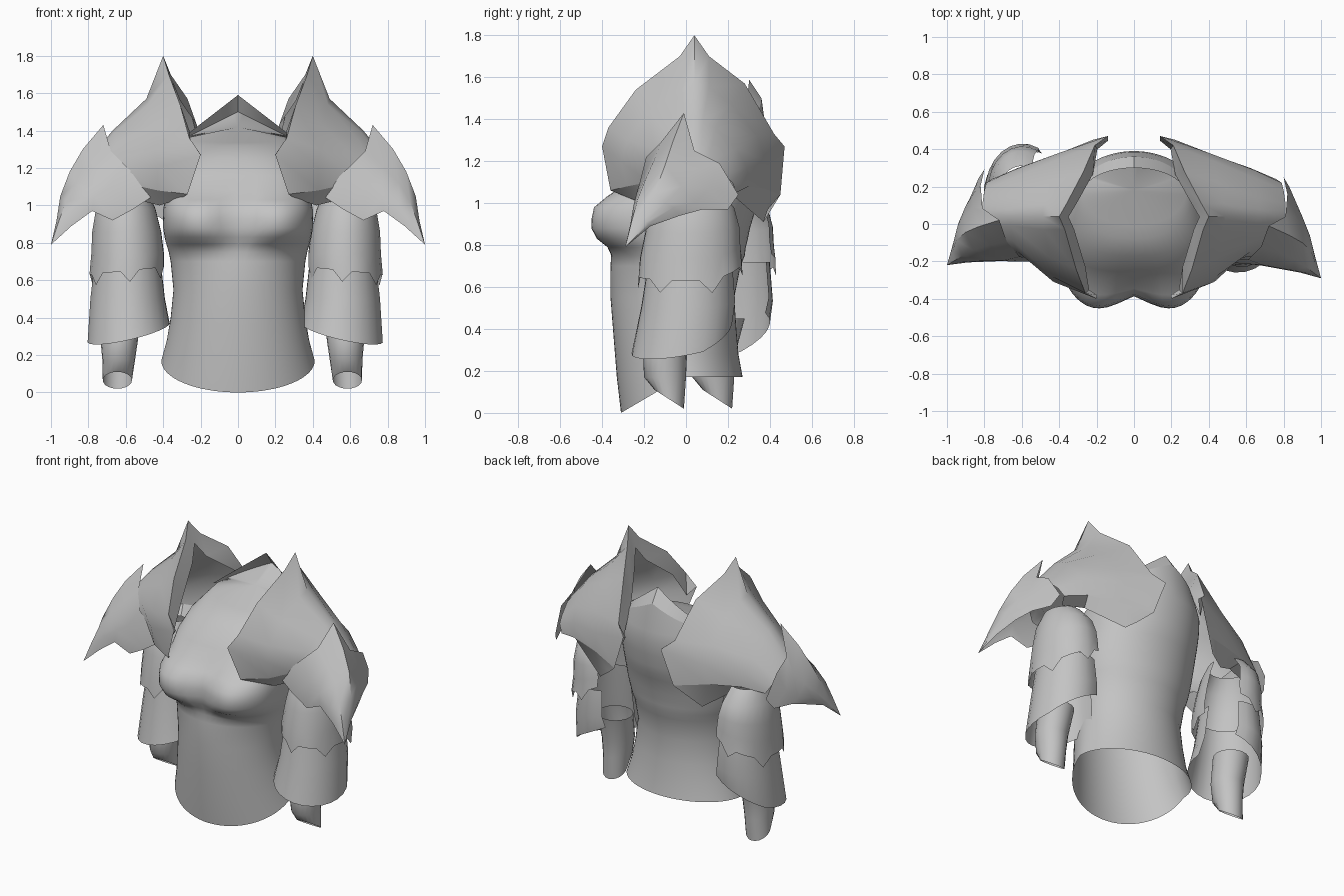
import bpy
import bmesh
from math import sin, cos, radians, exp, tau, copysign

cube = bpy.data.objects.get("Cube")
if cube:
    bpy.data.objects.remove(cube, do_unlink=True)

# One plain grey for the whole armour
grey = bpy.data.materials.new("armour grey")
grey.use_nodes = True
colour = (0.55, 0.55, 0.55, 1)
grey.diffuse_color = colour
grey.node_tree.nodes["Principled BSDF"].inputs["Base Color"].default_value = colour


def finish(name, bm, angle):
    """Turn a bmesh into a shaded object."""
    mesh = bpy.data.meshes.new(name)
    bm.to_mesh(mesh)
    bm.free()
    mesh.materials.append(grey)
    obj = bpy.data.objects.new(name, mesh)
    bpy.context.collection.objects.link(obj)
    bpy.ops.object.select_all(action='DESELECT')
    obj.select_set(True)
    bpy.context.view_layer.objects.active = obj
    bpy.ops.object.shade_smooth_by_angle(angle=radians(angle))


def skin(name, rows, closed=False, flip=False, angle=40):
    """Stretch a single sheet over rows of points."""
    bm = bmesh.new()
    grid = [[bm.verts.new(p) for p in row] for row in rows]
    count = len(rows[0])
    for low, high in zip(grid, grid[1:]):
        for j in range(count if closed else count - 1):
            k = (j + 1) % count
            face = [low[j], low[k], high[k], high[j]]
            bm.faces.new(face[::-1] if flip else face)
    bmesh.ops.remove_doubles(bm, verts=bm.verts, dist=0.0005)
    finish(name, bm, angle)


# Torso: stacked ovals of height, half width, front and back
SEGMENTS = 64
torso_rings = [
    (.17, .41, -.31, .27), (.28, .38, -.33, .25), (.4, .36, -.345, .24),
    (.55, .345, -.36, .23), (.7, .36, -.36, .26), (.75, .37, -.355, .28),
    (.79, .38, -.35, .285), (.83, .385, -.345, .295), (.88, .39, -.34, .305),
    (.93, .39, -.335, .32), (.98, .39, -.33, .335), (1.03, .385, -.32, .355),
    (1.08, .385, -.3, .365), (1.16, .38, -.255, .38), (1.25, .36, -.17, .39),
    (1.32, .31, -.08, .385)]


def torso_ring(z, width, front, back, collar=0):
    ring = []
    for j in range(SEGMENTS):
        a = tau * j / SEGMENTS
        x, depth, h = cos(a), sin(a), z
        if depth < 0:
            # Broad chest, with a bust swelling on either side and a dipped hem
            power = 1 - .4 * exp(-((z - 1.03) / .25) ** 4)
            x = copysign(abs(x) ** power, x)
            depth = -abs(depth) ** power
            h += .17 * sin(a) * max(0, 1 - (z - .17) / .3)
            h += .025 * sin(a) * (collar > 0)
            swell = exp(-((abs(x * width) - .21) / .15) ** 2 / 2
                        - ((z - .92) / .125) ** 4)
        else:
            swell = 0
            h += collar * (1 - abs(x))
        y = (front + back) / 2 + (back - front) / 2 * depth
        y -= .125 * swell * min(1, -2 * depth)
        ring.append((width * x * (1 + .06 * swell), y, h))
    return ring


# The chest closes over in a sloping panel behind the neckline
rows = [torso_ring(*r) for r in torso_rings]
neckline = torso_ring(1.36, .28, -.01, .36, collar=.14)
skin("torso", rows + [neckline, [(0, .18, 1.42)] * SEGMENTS], closed=True, angle=60)

# Pointed collar leaning forward from the back of the neck
peak = torso_ring(1.37, .285, -.01, .3, collar=.22)
half = SEGMENTS // 2 + 1
skin("collar", [neckline[:half], peak[:half]])

# Shoulder guard: arches from the pointed crest outward, front to back
guard_rows = [
    [(.27, -.36, 1.06), (.2, -.4, 1.27), (.26, -.37, 1.36), (.31, -.24, 1.54),
     (.37, -.03, 1.7), (.4, .04, 1.8), (.36, .11, 1.7), (.27, .28, 1.57),
     (.21, .42, 1.33), (.14, .47, 1.27), (.22, .45, 1.04)],
    [(.43, -.28, 1.08), (.43, -.31, 1.2), (.44, -.28, 1.3), (.45, -.18, 1.43),
     (.48, -.03, 1.54), (.49, .04, 1.57), (.48, .11, 1.55), (.45, .22, 1.47),
     (.42, .34, 1.32), (.4, .38, 1.2), (.42, .37, 1.07)],
    [(.52, -.18, 1.1), (.57, -.18, 1.18), (.62, -.15, 1.26), (.65, -.09, 1.34),
     (.66, -.01, 1.39), (.67, .04, 1.4), (.67, .08, 1.39), (.67, .14, 1.36),
     (.66, .24, 1.26), (.64, .29, 1.17), (.62, .3, 1.08)],
    [(.58, -.17, 1.05), (.67, -.17, 1.08), (.73, -.13, 1.13), (.78, -.07, 1.19),
     (.8, -.01, 1.22), (.81, .03, 1.23), (.81, .07, 1.22), (.81, .11, 1.2),
     (.8, .18, 1.14), (.79, .22, 1.1), (.76, .24, 1.05)]]

# Inner edges of the folds that tuck under the guard
back_fold = [(.3, .39, .97), (.38, .37, .91), (.58, .22, 1.04), (.72, .17, 1.03)]
front_fold = [(.3, -.3, 1.04), (.42, -.21, 1), (.5, -.13, 1.02), (.58, -.12, 1.02)]

# Outer wing: a ridged plate sweeping down to a point
wing_rows = [
    [(.44, -.19, 1.06), (.61, -.19, 1.22), (.68, -.12, 1.29), (.72, -.01, 1.43),
     (.81, .04, 1.25), (.82, .16, 1.19), (.8, .25, 1.04)],
    [(.56, -.21, .98), (.69, -.22, 1.1), (.77, -.15, 1.21), (.83, -.06, 1.3),
     (.86, .04, 1.16), (.86, .11, 1.07), (.83, .2, .97)],
    [(.67, -.22, .92), (.77, -.235, 1.05), (.86, -.19, 1.12), (.9, -.1, 1.18),
     (.91, -.02, 1.08), (.9, .04, 1), (.88, .08, .97)],
    [(.78, -.24, .97), (.86, -.25, .99), (.92, -.23, 1.02), (.95, -.15, 1.05),
     (.95, -.1, 1), (.94, -.06, .98), (.92, -.03, .94)],
    [(.89, -.26, .89), (.93, -.265, .9), (.96, -.26, .91), (.97, -.21, .92),
     (.97, -.19, .91), (.97, -.18, .9), (.95, -.17, .89)],
    [(1, -.29, .79)] * 7]


def band(z, cx, cy, rx, ry, lean=0, slant=0, teeth=0, lift=0, start=-185, end=115):
    """One hoop around the arm; the open part faces inward and back."""
    steps = 20
    ring = []
    for j in range(steps + 1):
        a = radians(start + (end - start) * j / steps)
        drop = teeth if j % 4 == 2 else 0
        rise = lift * max(0, j / steps - .7) / .3
        ring.append((cx + rx * cos(a), cy + ry * sin(a),
                     z + lean * cos(a) + slant * sin(a) - drop + rise))
    return ring


def cuff(z, cx, cy, rx, ry, slant=0):
    return band(z, cx, cy, rx, ry, slant=slant, start=-180, end=180)


# Arm pieces, each listed from its lower edge upward
upper_plate = [band(.65, .575, .02, .2, .25, lean=-.02, teeth=.06, lift=.1),
               band(.74, .57, .02, .195, .24, lift=.08),
               band(.86, .575, .03, .185, .225, lift=.04),
               band(.98, .58, .03, .16, .2),
               band(1.07, .58, .02, .12, .13)]
lower_plate = [band(.32, .555, -.02, .22, .24, lean=-.05, slant=.04, lift=.1),
               band(.5, .56, .01, .2, .225, lift=.05),
               band(.72, .56, .02, .175, .2)]
forearm = [cuff(.065, .585, -.08, .078, .07, slant=-.045),
           cuff(.17, .578, -.1, .087, .1),
           cuff(.28, .575, -.1, .1, .105),
           cuff(.45, .57, -.06, .11, .11)]

# Both sides; the right arm hangs further back
for word, side in (("left", 1), ("right", -1)):
    behind = side < 0

    def place(points, out=0, back=0):
        return [[(side * (x + out * behind), y + back * behind, z)
                 for x, y, z in row] for row in points]

    skin(word + "_shoulder_guard", place(guard_rows), flip=not behind, angle=55)
    back_edge = [row[-1] for row in guard_rows]
    front_edge = [row[0] for row in guard_rows]
    skin(word + "_guard_back_fold", place([back_edge, back_fold]), flip=not behind)
    skin(word + "_guard_front_fold", place([front_edge, front_fold]), flip=behind)

    # Narrow inward lip hanging below the crest
    crest = guard_rows[0][1:10]
    fold = [(x - .05 * min(1, abs(z - 1.26) * 4), y * .95, z - .14 * (z > 1.3))
            for x, y, z in crest]
    skin(word + "_crest_lip", place([fold, crest]), flip=not behind)

    wing = [[(x, y + .14 * behind * max(0, x - .5), z) for x, y, z in row]
            for row in wing_rows]
    skin(word + "_shoulder_wing", place(wing), flip=not behind)
    skin(word + "_upper_arm_plate", place(upper_plate, .02, .16), flip=behind)
    skin(word + "_lower_arm_plate", place(lower_plate, .03, .18), flip=behind)
    skin(word + "_forearm", place(forearm, .06, .23), flip=behind, angle=50)
